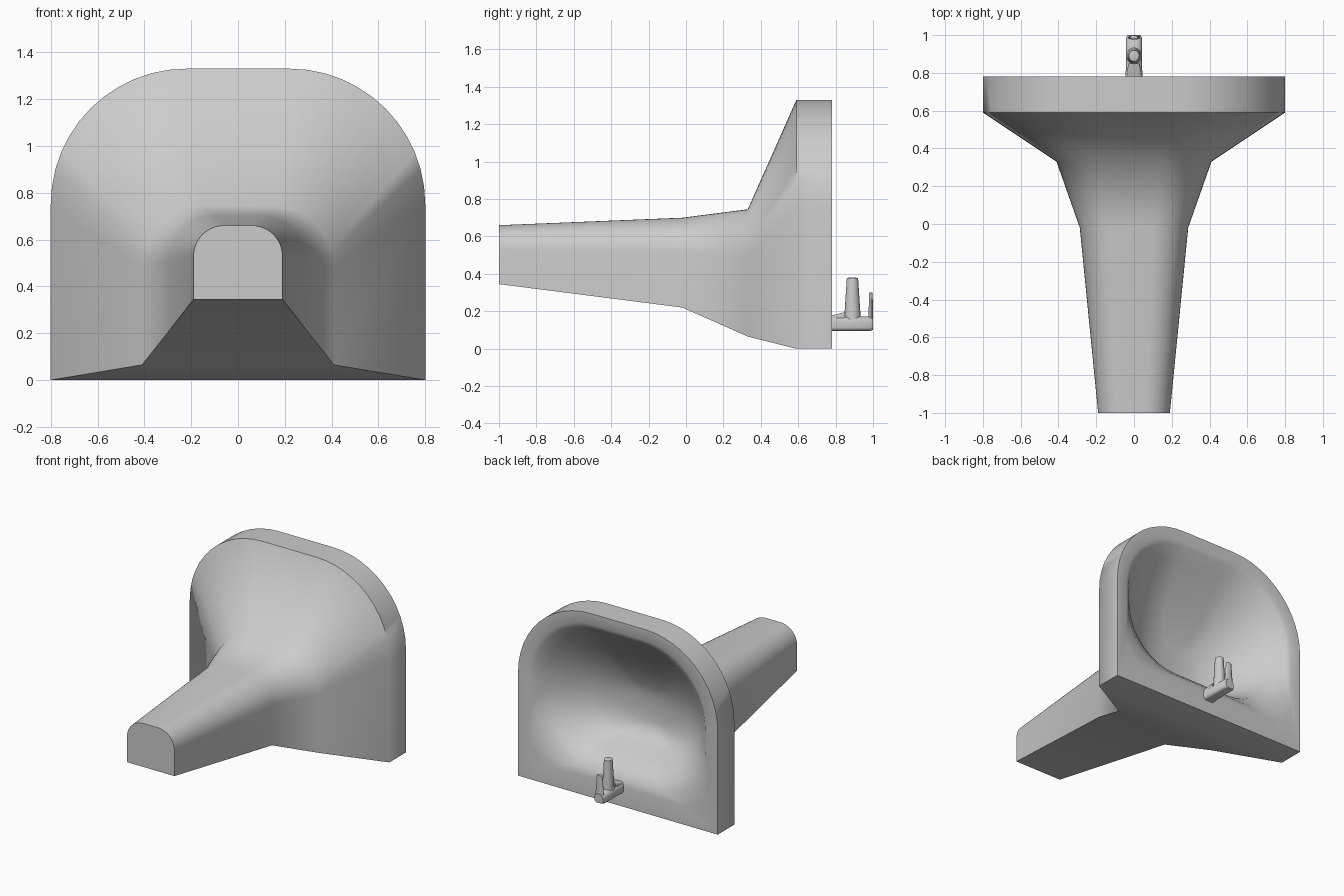
import bpy, bmesh, math

cube = bpy.data.objects.get("Cube")
if cube:
    bpy.data.objects.remove(cube)

ceramic = bpy.data.materials.new("grey ceramic")
ceramic.use_nodes = True
ceramic.diffuse_color = (0.6, 0.6, 0.6, 1)
ceramic.node_tree.nodes["Principled BSDF"].inputs["Base Color"].default_value = (0.6, 0.6, 0.6, 1)


def arch(y, w, z0, z1, rt, rb=0.0, n=12):
    """Rounded outline in the xz plane: top radius rt, bottom radius rb."""
    pts = []
    for cx, cz, r, start in ((w - rb, z0 + rb, rb, -90), (w - rt, z1 - rt, rt, 0),
                             (rt - w, z1 - rt, rt, 90), (rb - w, z0 + rb, rb, 180)):
        for i in range(n + 1):
            a = math.radians(start + 90 * i / n)
            pts.append((cx + r * math.cos(a), y, cz + r * math.sin(a)))
    return pts


def loft(name, rings, angle):
    """Skin a list of matching outlines and cap both ends."""
    bm = bmesh.new()
    loops = [[bm.verts.new(p) for p in ring] for ring in rings]
    for a, b in zip(loops, loops[1:]):
        for i in range(len(a)):
            j = (i + 1) % len(a)
            bm.faces.new((a[i], a[j], b[j], b[i]))
    bm.faces.new(loops[0])
    bm.faces.new(loops[-1])
    bmesh.ops.remove_doubles(bm, verts=bm.verts, dist=0.0005)
    bmesh.ops.recalc_face_normals(bm, faces=bm.faces)
    mesh = bpy.data.meshes.new(name)
    bm.to_mesh(mesh)
    bm.free()
    mesh.materials.append(ceramic)
    obj = bpy.data.objects.new(name, mesh)
    bpy.context.collection.objects.link(obj)
    bpy.ops.object.select_all(action="DESELECT")
    obj.select_set(True)
    bpy.context.view_layer.objects.active = obj
    bpy.ops.object.shade_smooth_by_angle(angle=math.radians(angle))
    return obj


def post(name, y, z0, z1, base, top, n=16):
    """Upright tapered oval with a slightly rounded tip."""
    rings = []
    for t, s in ((0, 0), (0.94, 0.94), (0.985, 1), (1, 1)):
        k = 0.65 if t == 1 else 1
        rx, ry = [(b + (e - b) * s) * k for b, e in zip(base, top)]
        rings.append([(rx * math.cos(2 * math.pi * i / n),
                       y + ry * math.sin(2 * math.pi * i / n),
                       z0 + (z1 - z0) * t) for i in range(n)])
    return loft(name, rings, 50)


# Pedestal flaring into the basin shell, then over the rim and into the bowl
loft("basin_and_pedestal", [
    arch(-1.0, 0.19, 0.345, 0.66, 0.13),
    arch(-0.02, 0.287, 0.22, 0.70, 0.19),
    arch(0.33, 0.41, 0.065, 0.745, 0.26),
    arch(0.59, 0.80, 0.0, 1.33, 0.58),
    arch(0.78, 0.80, 0.0, 1.33, 0.58),
    arch(0.78, 0.72, 0.14, 1.25, 0.52, 0.20),
    arch(0.765, 0.69, 0.20, 1.22, 0.50, 0.36),
    arch(0.70, 0.63, 0.26, 1.15, 0.46, 0.40),
    arch(0.60, 0.54, 0.31, 1.02, 0.38, 0.32),
    arch(0.50, 0.42, 0.34, 0.87, 0.27, 0.25),
    arch(0.43, 0.28, 0.38, 0.74, 0.18, 0.17),
    arch(0.40, 0.14, 0.45, 0.65, 0.10, 0.09),
], 60)

# Tap: horizontal body, tall spout post and thin lever at the outer end
loft("tap_body", [arch(y, w, z0, z1, 0.03, 0.02, 5) for y, w, z0, z1 in (
    (0.76, 0.045, 0.095, 0.175), (0.80, 0.045, 0.095, 0.175),
    (0.83, 0.042, 0.095, 0.172), (0.985, 0.042, 0.095, 0.172),
    (1.0, 0.034, 0.10, 0.165))], 50)
loft("tap_collar", [arch(0.78, 0.04, 0.14, 0.178, 0.01, 0.005, 3),
                    arch(0.85, 0.03, 0.14, 0.195, 0.01, 0.005, 3)], 50)
post("tap_post", 0.89, 0.15, 0.38, (0.04, 0.045), (0.028, 0.03))
post("tap_lever", 0.988, 0.14, 0.30, (0.034, 0.012), (0.022, 0.010))
